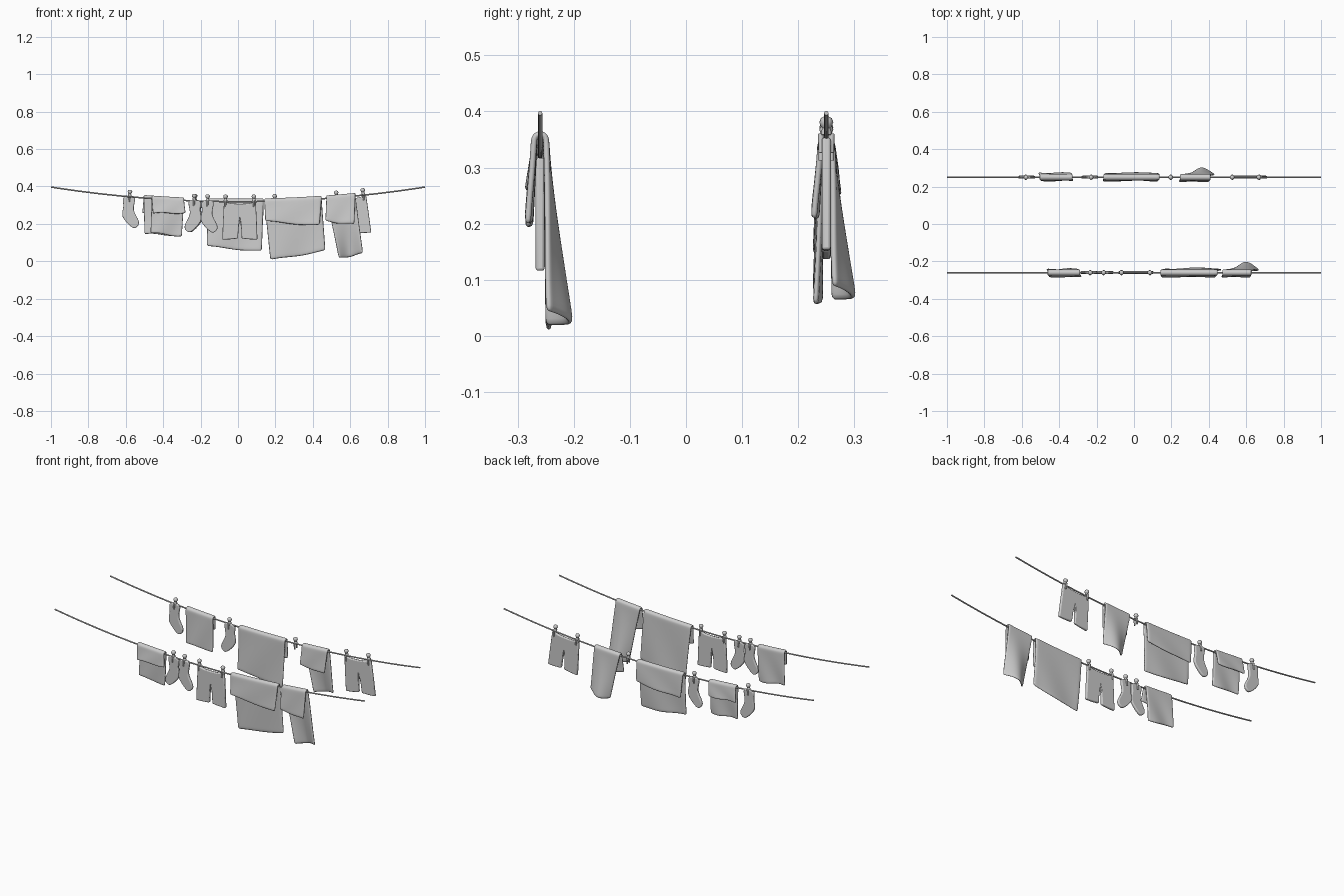
import bpy, bmesh, math
from math import sin, cos, pi

if "Cube" in bpy.data.objects:
    bpy.data.objects.remove(bpy.data.objects["Cube"], do_unlink=True)

FRONT, BACK = -0.26, 0.25

grey = bpy.data.materials.new("plain_grey")
grey.use_nodes = True
grey.diffuse_color = (0.6, 0.6, 0.6, 1)
grey.node_tree.nodes["Principled BSDF"].inputs["Base Color"].default_value = (0.6, 0.6, 0.6, 1)


def rope_z(x):
    return 0.319 + 0.078 * x * x


def mix(a, b, t):
    return a + (b - a) * t


def finish(bm, name, angle=50):
    bmesh.ops.recalc_face_normals(bm, faces=bm.faces)
    mesh = bpy.data.meshes.new(name)
    bm.to_mesh(mesh)
    bm.free()
    mesh.materials.append(grey)
    ob = bpy.data.objects.new(name, mesh)
    bpy.context.collection.objects.link(ob)
    bpy.ops.object.select_all(action='DESELECT')
    ob.select_set(True)
    bpy.context.view_layer.objects.active = ob
    bpy.ops.object.shade_smooth_by_angle(angle=math.radians(angle))
    return ob


def rope(name, y):
    bm = bmesh.new()
    rings = []
    steps, sides, r = 40, 8, 0.004
    for i in range(steps + 1):
        x = mix(-1, 1, i / steps)
        rings.append([bm.verts.new((x, y + r * cos(2 * pi * k / sides),
                                    rope_z(x) + r * sin(2 * pi * k / sides)))
                      for k in range(sides)])
    for a, b in zip(rings, rings[1:]):
        for k in range(sides):
            n = (k + 1) % sides
            bm.faces.new((a[k], a[n], b[n], b[k]))
    bm.faces.new(rings[0])
    bm.faces.new(rings[-1])
    finish(bm, name)


def towel(name, y0, side, top, flap, long, bow=0.0, drift=0.004, phase=0.0):
    """Cloth over the rope. top = (x0, x1); flap and long = (x0, z0, x1, z1) of the hems.
    side is the y direction of the short flap."""
    bm = bmesh.new()
    r, cols, n_flap, n_arc, n_long = 0.011, 14, 8, 6, 14
    path = [("flap", 1 - i / n_flap) for i in range(n_flap)]
    path += [("arc", i / n_arc) for i in range(n_arc + 1)]
    path += [("long", (i + 1) / n_long) for i in range(n_long)]
    rows = []
    for part, t in path:
        row = []
        for c in range(cols + 1):
            u = c / cols
            x = mix(*top, u)
            z = rope_z(x)
            if part == "arc":
                y = side * r * cos(pi * t)
                z += r * sin(pi * t)
            else:
                hem = flap if part == "flap" else long
                x = mix(x, mix(hem[0], hem[2], u), t)
                z = mix(z, mix(hem[1], hem[3], u) + 0.004 * sin(2 * pi * u + phase), t)
                ripple = 0.004 * t * sin(7 * u + 3 * t + phase)
                if part == "flap":
                    y = side * (r + 0.009 * t) + ripple * 0.6
                else:
                    y = -side * (r + drift * t + bow * t ** 1.3 * sin(pi * u)) + ripple
            row.append(bm.verts.new((x, y0 + y, z)))
        rows.append(row)
    for a, b in zip(rows, rows[1:]):
        for c in range(cols):
            bm.faces.new((a[c], a[c + 1], b[c + 1], b[c]))
    ob = finish(bm, name, 180)
    solid = ob.modifiers.new("thickness", 'SOLIDIFY')
    solid.thickness = 0.011
    solid.offset = 0
    ob.modifiers.new("soft", 'SUBSURF').levels = 1
    ob.modifiers["soft"].render_levels = 1


def rounded(points, steps=5):
    """Smooth closed outline through the points."""
    out, n = [], len(points)
    for i in range(n):
        p = [points[(i + k - 1) % n] for k in range(4)]
        for s in range(steps):
            t = s / steps
            out.append(tuple(0.5 * (2 * b + (c - a) * t + (2 * a - 5 * b + 4 * c - d) * t * t
                                    + (3 * b - a - 3 * c + d) * t ** 3)
                             for a, b, c, d in zip(*p)))
    return out


def garment(name, outline, x, y, tilt=0.0, thick=0.016):
    bm = bmesh.new()
    ring = [bm.verts.new((px, -thick / 2, pz)) for px, pz in outline]
    face = bm.faces.new(ring)
    moved = bmesh.ops.extrude_face_region(bm, geom=[face])["geom"]
    for v in moved:
        if isinstance(v, bmesh.types.BMVert):
            v.co.y += thick
    ob = finish(bm, name, 40)
    ob.location = (x, y, rope_z(x))
    ob.rotation_euler.y = -tilt
    bevel = ob.modifiers.new("soft_edge", 'BEVEL')
    bevel.width = 0.005
    bevel.segments = 3
    bevel.limit_method = 'ANGLE'
    bevel.angle_limit = math.radians(50)


SOCK = [(-0.031, -0.003), (0.027, -0.001), (0.023, -0.07), (0.049, -0.13),
        (0.043, -0.158), (0.014, -0.164), (-0.036, -0.108), (-0.033, -0.05)]


def sock(name, x, y, toe):
    # straight cuff at the top, soft curve around heel and toe
    garment(name, [(toe * px, pz) for px, pz in rounded(SOCK)], x, y)


def shorts(name, x, y, tilt):
    half = [(0.0, -0.012), (0.045, -0.01), (0.085, 0.0), (0.09, -0.1), (0.094, -0.203),
            (0.05, -0.201), (0.01, -0.197), (0.007, -0.14)]
    left = [(-px, pz) for px, pz in reversed(half[1:])]
    garment(name, half + [(0.0, -0.1)] + left, x, y, tilt)


def peg(name, x, y):
    bm = bmesh.new()
    # turned head and neck
    profile = [(0.005, 0.037), (0.010, 0.034), (0.0125, 0.027), (0.010, 0.020),
               (0.007, 0.016), (0.009, 0.011), (0.010, 0.004)]
    sides = 12
    rings = [[bm.verts.new((r * cos(2 * pi * k / sides), r * sin(2 * pi * k / sides), z))
              for k in range(sides)] for r, z in profile]
    for a, b in zip(rings, rings[1:]):
        for k in range(sides):
            n = (k + 1) % sides
            bm.faces.new((a[k], a[n], b[n], b[k]))
    bm.faces.new(rings[0])
    bm.faces.new(rings[-1])
    # two prongs gripping the cloth
    for s in (-1, 1):
        made = bmesh.ops.create_cone(bm, cap_ends=True, segments=8, radius1=0.004,
                                     radius2=0.0055, depth=0.034)["verts"]
        for v in made:
            v.co.y += s * 0.0095
            v.co.z -= 0.011
    ob = finish(bm, name)
    ob.location = (x, y, rope_z(x))
    ob.rotation_euler.y = -0.156 * x


# Lines
rope("front_rope", FRONT)
rope("back_rope", BACK)

# Towels on the front line
towel("front_small_towel", FRONT, -1, (-0.462, -0.288),
      (-0.455, 0.255, -0.28, 0.258), (-0.468, 0.15, -0.30, 0.133))
towel("front_large_towel", FRONT, -1, (0.14, 0.448),
      (0.145, 0.212, 0.437, 0.19), (0.172, 0.004, 0.468, 0.056), drift=0.008, phase=1)
towel("front_hand_towel", FRONT, -1, (0.472, 0.628),
      (0.467, 0.213, 0.622, 0.195), (0.54, 0.014, 0.668, 0.04), bow=0.036, phase=2)

# Towels on the back line
towel("back_small_towel", BACK, 1, (-0.505, -0.328),
      (-0.512, 0.257, -0.335, 0.253), (-0.5, 0.145, -0.325, 0.138))
towel("back_large_towel", BACK, 1, (-0.165, 0.138),
      (-0.155, 0.185, 0.135, 0.21), (-0.167, 0.078, 0.128, 0.052), phase=1)
towel("back_hand_towel", BACK, -1, (0.245, 0.41),
      (0.24, 0.218, 0.4, 0.205), (0.305, 0.06, 0.43, 0.085), bow=0.03, phase=2)

# Socks and shorts
sock("front_sock_a", -0.235, FRONT, -1)
sock("front_sock_b", -0.16, FRONT, 1)
sock("back_sock_a", -0.58, BACK, 1)
sock("back_sock_b", -0.23, BACK, -1)
shorts("front_shorts", 0.01, FRONT, 0.0)
shorts("back_shorts", 0.6, BACK, 0.094)

# Pegs
for y, side, places in ((FRONT, "front", (-0.235, -0.163, -0.067, 0.085)),
                        (BACK, "back", (-0.58, -0.23, 0.197, 0.527, 0.67))):
    for i, x in enumerate(places):
        peg(f"{side}_peg_{i + 1}", x, y)
